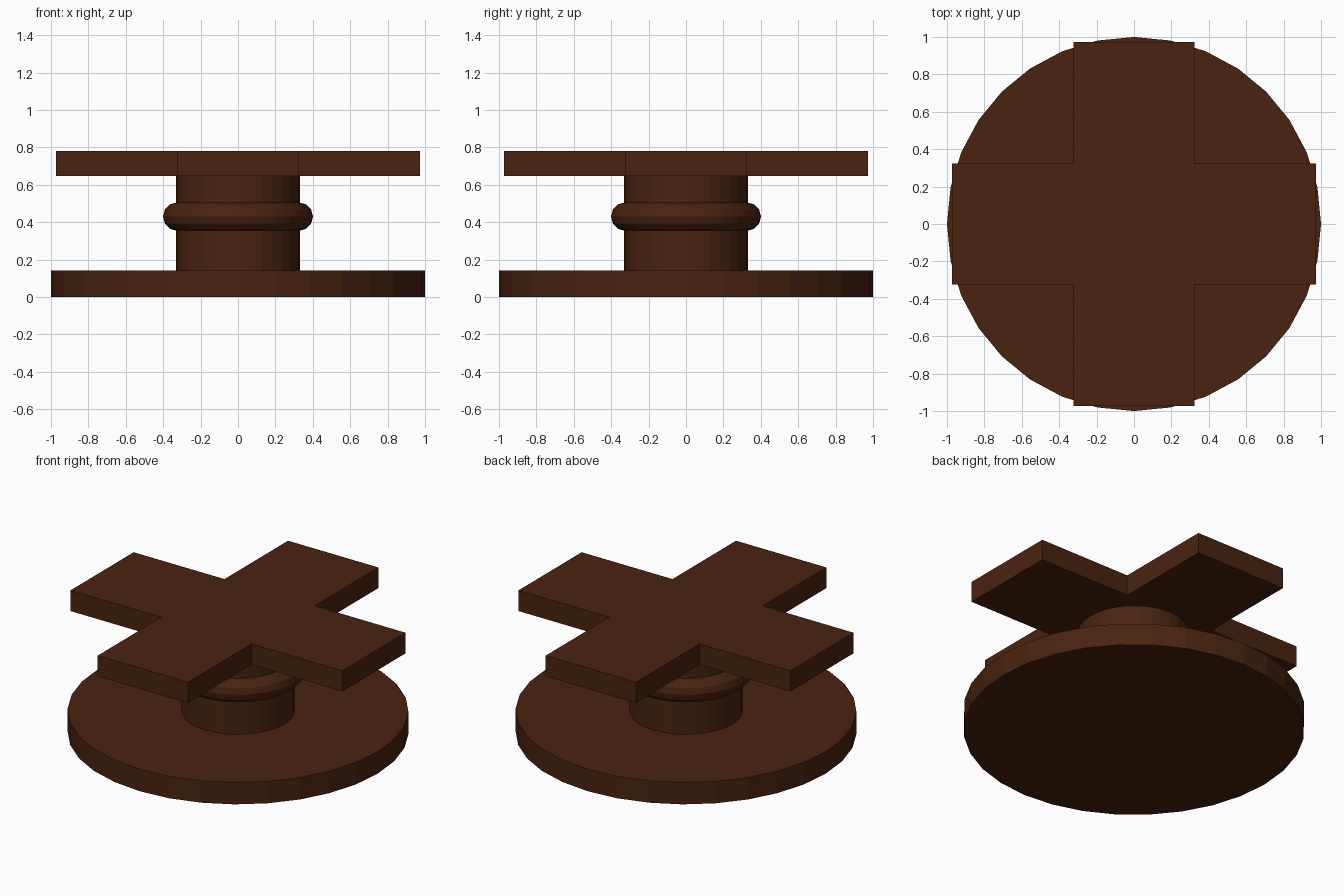
import bpy, bmesh

if "Cube" in bpy.data.objects:
    bpy.data.objects.remove(bpy.data.objects["Cube"])

mat = bpy.data.materials.new("dark brown")
mat.diffuse_color = (0.067, 0.017, 0.005, 1)
mat.use_nodes = True
mat.node_tree.nodes["Principled BSDF"].inputs["Base Color"].default_value = mat.diffuse_color


def finish(obj, name):
    obj.name = name
    obj.data.materials.clear()
    obj.data.materials.append(mat)


def disc(name, radius, z0, z1):
    bpy.ops.mesh.primitive_cylinder_add(vertices=32, radius=radius, depth=z1 - z0,
                                        location=(0, 0, (z0 + z1) / 2))
    finish(bpy.context.object, name)


# Round base and central column
disc("base", 1.0, 0.0, 0.142)
disc("column", 0.332, 0.14, 0.655)

# Rounded collar around the column
bpy.ops.mesh.primitive_torus_add(major_segments=48, minor_segments=12,
                                 major_radius=0.325, minor_radius=0.076,
                                 location=(0, 0, 0.43))
finish(bpy.context.object, "collar")

# Cross-shaped top: one outline extruded upward
L, W, Z0, Z1 = 0.973, 0.323, 0.648, 0.782
bm = bmesh.new()
arm = [(L, -W), (L, W), (W, W)]
outline = []
for _ in range(4):
    outline += arm
    arm = [(-y, x) for x, y in arm]
face = bm.faces.new([bm.verts.new((x, y, Z0)) for x, y in outline])
ext = bmesh.ops.extrude_face_region(bm, geom=[face], use_keep_orig=True)
for v in ext["geom"]:
    if isinstance(v, bmesh.types.BMVert):
        v.co.z = Z1
bmesh.ops.recalc_face_normals(bm, faces=bm.faces)
mesh = bpy.data.meshes.new("cross_top")
bm.to_mesh(mesh)
bm.free()
cross = bpy.data.objects.new("cross_top", mesh)
bpy.context.collection.objects.link(cross)
finish(cross, "cross_top")
